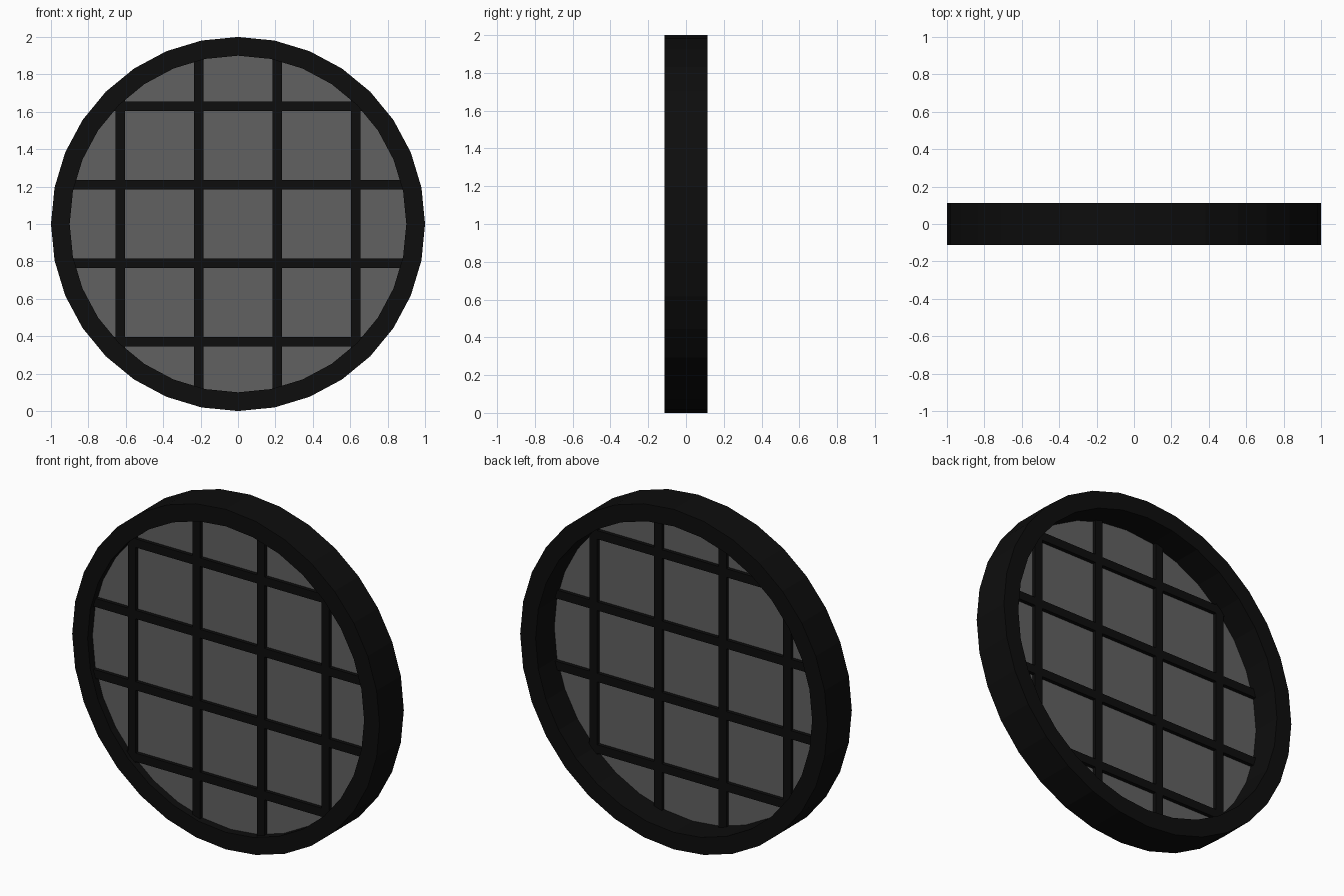
import bpy, bmesh, math
from mathutils import Matrix

SIDES = 32
R_OUT, R_IN = 1.0, 0.9      # rim radii
HALF_DEPTH = 0.113          # half of the rim depth
PANE_Y = -0.064             # pane sits towards the front
BAR = 0.05                  # square bar thickness
CENTRE_Z = 1.0

cube = bpy.data.objects.get("Cube")
if cube:
    bpy.data.objects.remove(cube, do_unlink=True)


def material(name, value):
    mat = bpy.data.materials.new(name)
    mat.use_nodes = True
    colour = (value, value, value, 1)
    mat.diffuse_color = colour
    mat.node_tree.nodes["Principled BSDF"].inputs["Base Color"].default_value = colour
    return mat


def finish(name, bm, mat):
    bmesh.ops.recalc_face_normals(bm, faces=bm.faces)
    mesh = bpy.data.meshes.new(name)
    bm.to_mesh(mesh)
    bm.free()
    mesh.materials.append(mat)
    obj = bpy.data.objects.new(name, mesh)
    bpy.context.collection.objects.link(obj)
    return obj


def box(name, centre, size, mat):
    bm = bmesh.new()
    bmesh.ops.create_cube(bm, size=1, matrix=Matrix.Translation(centre) @ Matrix.Diagonal((*size, 1)))
    return finish(name, bm, mat)


black = material("black frame", 0.004)
grey = material("grey glass", 0.12)

# Round rim: rectangular section swept around the y axis
bm = bmesh.new()
section = [(R_OUT, -HALF_DEPTH), (R_OUT, HALF_DEPTH), (R_IN, HALF_DEPTH), (R_IN, -HALF_DEPTH)]
rings = []
for i in range(SIDES):
    a = math.tau * i / SIDES
    rings.append([bm.verts.new((r * math.cos(a), y, CENTRE_Z + r * math.sin(a))) for r, y in section])
for i, ring in enumerate(rings):
    following = rings[(i + 1) % SIDES]
    for j in range(4):
        k = (j + 1) % 4
        bm.faces.new((ring[j], ring[k], following[k], following[j]))
finish("rim", bm, black)

# Thin glass pane, its edge buried in the rim
bm = bmesh.new()
bmesh.ops.create_cone(bm, cap_ends=True, segments=SIDES, radius1=R_IN + 0.02, radius2=R_IN + 0.02, depth=0.006,
                      matrix=Matrix.Translation((0, PANE_Y, CENTRE_Z)) @ Matrix.Rotation(math.pi / 2, 4, 'X'))
finish("glass_pane", bm, grey)

# Lattice bars, ending inside the rim
for n, offset in enumerate((-0.63, -0.21, 0.21, 0.63), 1):
    length = 2 * math.sqrt(0.95 ** 2 - (abs(offset) + BAR / 2) ** 2)
    box(f"vertical_bar_{n}", (offset, PANE_Y, CENTRE_Z), (BAR, BAR, length), black)
    box(f"horizontal_bar_{n}", (0, PANE_Y, CENTRE_Z + offset), (length, BAR, BAR), black)
